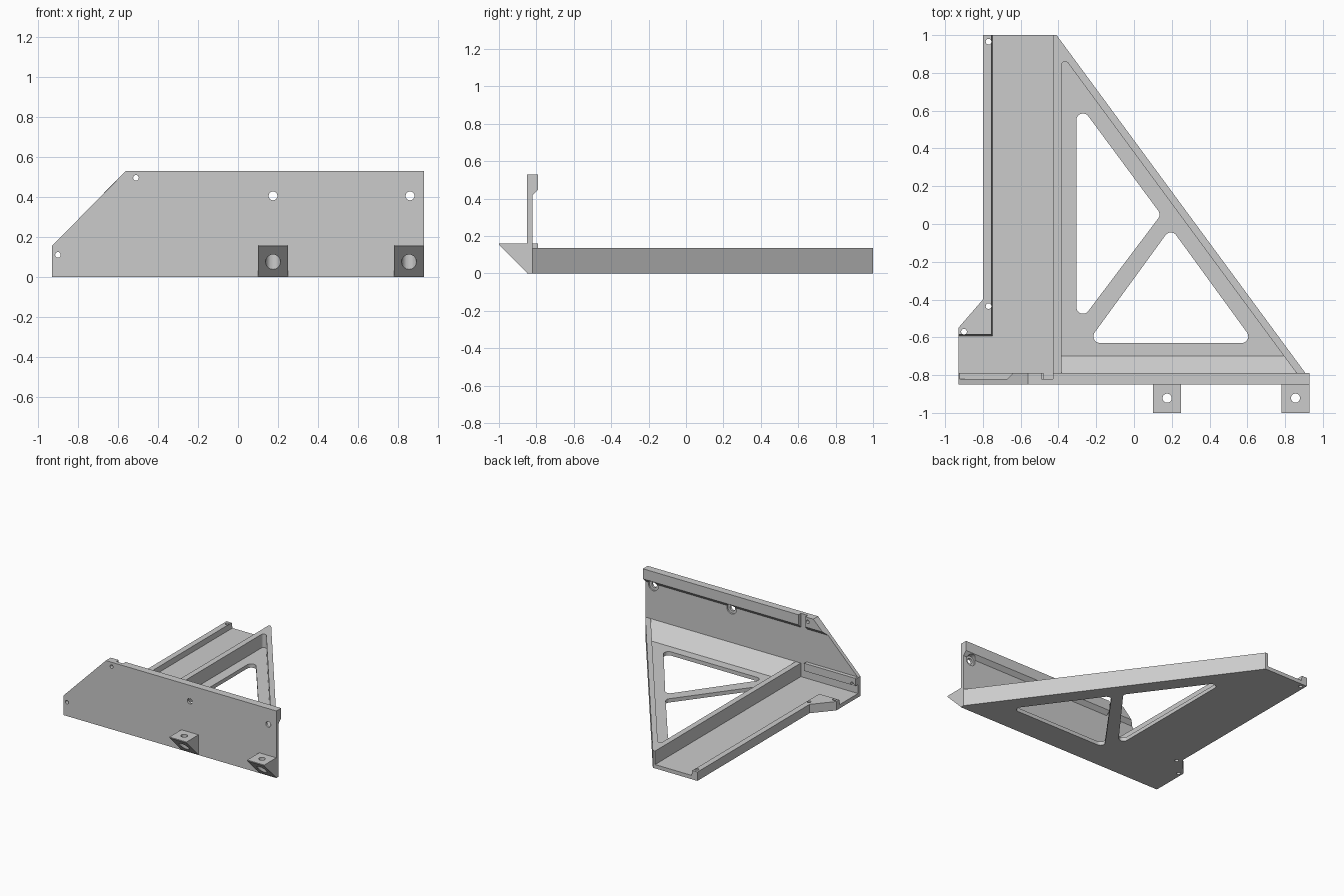
import bpy
import bmesh
from math import sin, cos, pi

cube = bpy.data.objects.get("Cube")
if cube:
    bpy.data.objects.remove(cube, do_unlink=True)

grey = bpy.data.materials.new("plain grey")
grey.use_nodes = True
COLOUR = (0.6, 0.6, 0.6, 1)
grey.diffuse_color = COLOUR
grey.node_tree.nodes["Principled BSDF"].inputs["Base Color"].default_value = COLOUR


def finish(name, bm):
    bmesh.ops.recalc_face_normals(bm, faces=bm.faces)
    mesh = bpy.data.meshes.new(name)
    bm.to_mesh(mesh)
    bm.free()
    mesh.materials.append(grey)
    obj = bpy.data.objects.new(name, mesh)
    bpy.context.collection.objects.link(obj)
    return obj


def hull(name, points):
    """Convex solid around the points, with flat regions merged."""
    bm = bmesh.new()
    verts = [bm.verts.new(p) for p in points]
    res = bmesh.ops.convex_hull(bm, input=verts)
    loose = {v for v in res["geom_interior"] + res["geom_unused"]
             if isinstance(v, bmesh.types.BMVert)}
    bmesh.ops.delete(bm, geom=list(loose), context="VERTS")
    bmesh.ops.dissolve_limit(bm, angle_limit=0.01, verts=bm.verts, edges=bm.edges)
    return finish(name, bm)


def prism(name, low, z0, z1, high=None):
    """Solid between two matching outlines, concave allowed."""
    bm = bmesh.new()
    a = [bm.verts.new((x, y, z0)) for x, y in low]
    b = [bm.verts.new((x, y, z1)) for x, y in high or low]
    bm.faces.new(a)
    bm.faces.new(b)
    for i in range(len(a)):
        j = (i + 1) % len(a)
        bm.faces.new((a[i], a[j], b[j], b[i]))
    return finish(name, bm)


def circle(x, y, r, n=32):
    return [(x + r * cos(2 * pi * i / n), y + r * sin(2 * pi * i / n)) for i in range(n)]


def slab(name, outline, z0, z1):
    return hull(name, [(x, y, z) for x, y in outline for z in (z0, z1)])


def upright(name, outline, y0, y1):
    return hull(name, [(x, y, z) for x, z in outline for y in (y0, y1)])


def cut(obj, cutters):
    for c in cutters:
        c.hide_render = True
        mod = obj.modifiers.new("cut", "BOOLEAN")
        mod.operation, mod.solver, mod.object = "DIFFERENCE", "EXACT", c
    dg = bpy.context.evaluated_depsgraph_get()
    mesh = bpy.data.meshes.new_from_object(obj.evaluated_get(dg))
    obj.modifiers.clear()
    obj.data = mesh


def discard(cutters):
    for c in cutters:
        bpy.data.objects.remove(c, do_unlink=True)


FLOOR, WALL = 0.03, 0.137

# Triangular frame: block, pocketed to leave walls, with two rounded windows
frame = slab("triangular_frame", [(-0.43, 1), (-0.41, 1), (0.93, -0.82), (-0.43, -0.82)], 0, WALL)
pocket = slab("pocket_cutter", [(-0.385, -0.82), (0.883, -0.82)] + circle(-0.365, 0.84, 0.02),
              FLOOR, 0.3)
windows = []
for corners in ([(-0.27, 0.55), (-0.27, -0.44), (0.10, 0.05)],
                [(-0.18, -0.595), (0.57, -0.595), (0.195, -0.08)]):
    outline = [p for x, y in corners for p in circle(x, y, 0.035)]
    windows.append(slab("window_cutter", outline, -0.1, 0.1))
cut(frame, [pocket] + windows)
discard([pocket] + windows)

# Sloped brace between frame floor and front plate
hull("sloped_brace", [(x, y, z) for right, y, z in
                      ((0.82, -0.70, 0.02), (0.82, -0.70, FLOOR),
                       (0.90, -0.83, 0.02), (0.90, -0.82, WALL), (0.90, -0.83, WALL))
                      for x in (-0.41, right)])

# Side tray with a raised outer lip
tray = prism("side_tray", [(-0.93, -0.85), (-0.93, -0.55), (-0.80, -0.40), (-0.80, 1),
                           (-0.425, 1), (-0.425, -0.85)], 0, FLOOR)
edge = [(-0.93, -0.55), (-0.80, -0.40), (-0.80, 1)]
lip = prism("tray_lip", edge + [(-0.745, 1), (-0.745, -0.595), (-0.93, -0.595)], 0.01, 0.07,
            edge + [(-0.755, 1), (-0.755, -0.585), (-0.93, -0.585)])
holes = [slab("lip_hole_cutter", circle(x, y, 0.015), -0.1, 0.2)
         for x, y in ((-0.77, 0.965), (-0.77, -0.435), (-0.90, -0.57))]
for part in (tray, lip):
    cut(part, holes)
discard(holes)

# Front plate with a clipped corner, top rail in two pieces and a low bar
plate = upright("front_plate", [(-0.93, 0), (0.93, 0), (0.93, 0.53), (-0.56, 0.53),
                                (-0.93, 0.155)], -0.85, -0.82)
rail_profile = [(-0.83, 0.53), (-0.79, 0.53), (-0.79, 0.45), (-0.82, 0.42), (-0.83, 0.42)]
rail = hull("top_rail", [(x, y, z) for y, z in rail_profile for x in (-0.43, 0.93)])
end_rail = hull("end_rail", [(x, y, z) for y, z in rail_profile
                             for x in (-0.49, z - 1.09)])
bar = upright("low_bar", [(-0.93, 0.10), (-0.48, 0.10), (-0.48, 0.16), (-0.925, 0.16),
                          (-0.93, 0.155)], -0.83, -0.79)
holes = [upright("plate_hole_cutter", circle(x, z, r), y0, -0.7)
         for x, z, r, y0 in ((0.175, 0.405, 0.022, -0.9), (0.86, 0.405, 0.022, -0.9),
                             (0.175, 0.405, 0.042, -0.832), (0.86, 0.405, 0.042, -0.832),
                             (-0.51, 0.495, 0.014, -0.9), (-0.90, 0.11, 0.014, -0.9))]
for part in (plate, rail, end_rail, bar):
    cut(part, holes)
discard(holes)

# Wedge lugs with stepped vertical holes
for side, x in (("right", 0.175), ("left", 0.855)):
    lug = hull(side + "_lug", [(x + s, y, z) for s in (-0.075, 0.075)
                               for y, z in ((-1, 0.16), (-1, 0.153), (-0.847, 0), (-0.847, 0.16))])
    bores = [slab("bore_cutter", circle(x, -0.922, r), -0.1, top)
             for r, top in ((0.037, 0.13), (0.024, 0.3))]
    cut(lug, bores)
    discard(bores)
